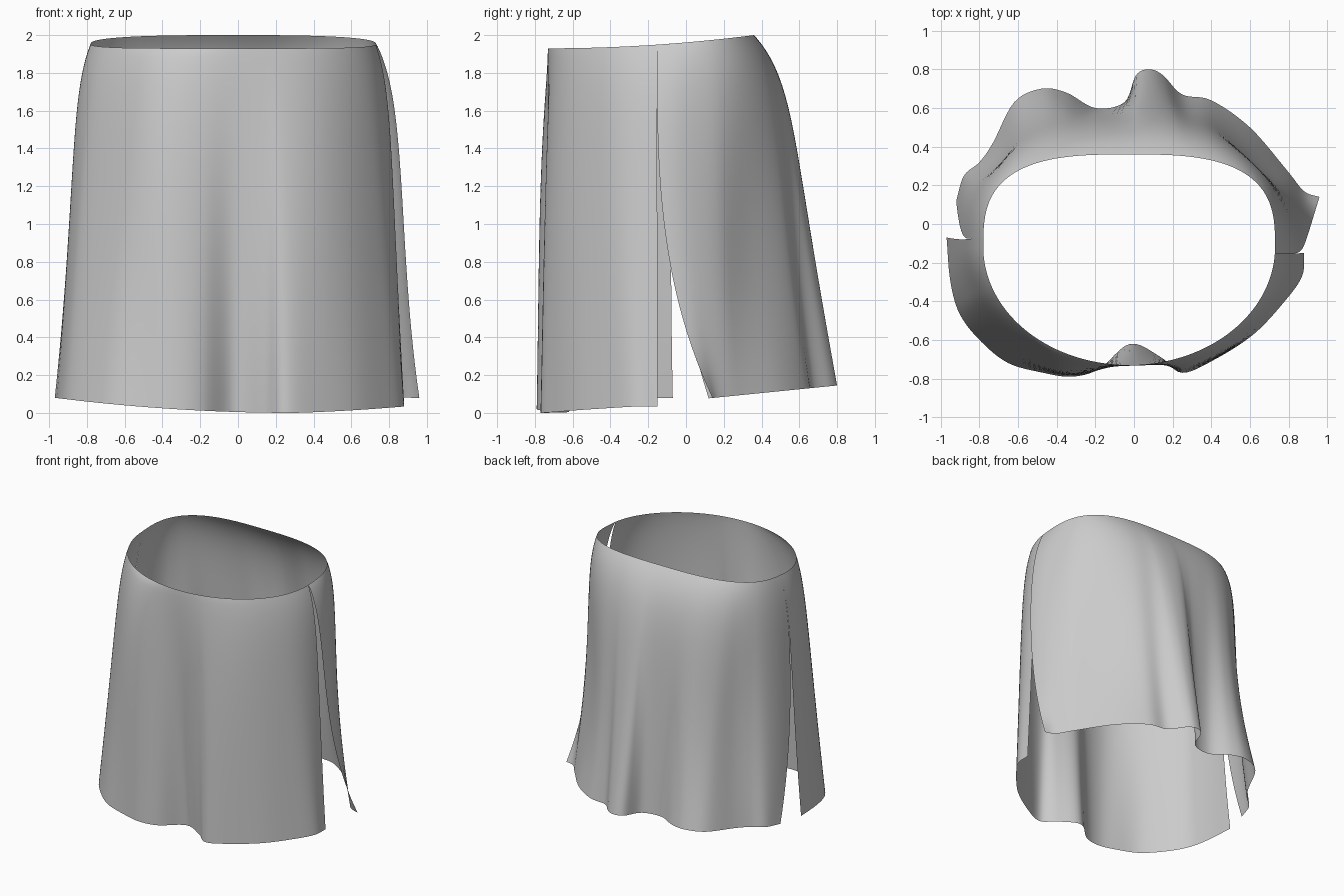
import bpy
import math
from mathutils import Vector

if "Cube" in bpy.data.objects:
    bpy.data.objects.remove(bpy.data.objects["Cube"], do_unlink=True)

cloth = bpy.data.materials.new("light_grey_cloth")
cloth.use_nodes = True
colour = (0.6, 0.6, 0.6, 1)
cloth.diffuse_color = colour
cloth.node_tree.nodes["Principled BSDF"].inputs["Base Color"].default_value = colour

ROWS = 28
STEPS = 6


def oval(angle, cx, rx, front, back, power):
    """Point on an oval with a rounder front and a squarer back."""
    c, s = math.cos(angle), math.sin(angle)
    if s < 0:
        return Vector((cx + rx * c, -0.12 + front * s))
    e = 2 / power
    return Vector((cx + math.copysign(rx * abs(c) ** e, c), -0.12 + back * s ** e))


def smooth_path(points):
    """Catmull-Rom curve through the control points."""
    p = [Vector(q) for q in points]
    p = [2 * p[0] - p[1]] + p + [2 * p[-1] - p[-2]]
    path = []
    for a, b, c, d in zip(p, p[1:], p[2:], p[3:]):
        for k in range(STEPS):
            t = k / STEPS
            path.append(0.5 * (2 * b + (c - a) * t + (2 * a - 5 * b + 4 * c - d) * t ** 2
                               + (3 * b - a - 3 * c + d) * t ** 3))
    return path + [p[-2]]


def drape(name, hem, hem_height, bumps):
    """Hang a panel from the waist oval to a wavy hem, with bulges and dents between."""
    verts, faces = [], []
    columns = smooth_path(hem)
    for degrees, hx, hy in columns:
        angle = math.radians(degrees)
        outward = Vector((math.cos(angle), math.sin(angle)))
        waist = oval(angle, -0.025, 0.755, 0.61, 0.48, 3)
        body = oval(angle, -0.03, 0.9, 0.625, 0.82, 2.1)
        fold = Vector((hx, hy)) - body
        # Slit edges hang straight and only kick out near the hem
        from_edge = min(degrees - hem[0][0], hem[-1][0] - degrees)
        power = 1.3 + 1.7 * max(0, 1 - from_edge / 25)
        top = 1.93 + 0.07 * ((waist.y + 0.73) / 1.09) ** 2
        for i in range(ROWS + 1):
            t = (i / ROWS) ** 1.4
            flare = 0.45 * (1 - math.exp(-10 * t)) + 0.55 * t
            p = waist.lerp(body, flare) + fold * t ** power
            for centre, width, amount, lateness in bumps:
                spread = math.exp(-((degrees - centre) / width) ** 2)
                p += outward * amount * spread * math.sin(math.pi * t ** lateness)
            verts.append((p.x, p.y, top + (hem_height(hx, hy) - top) * t))
    n = ROWS + 1
    for c in range(len(columns) - 1):
        for r in range(ROWS):
            a = c * n + r
            faces.append((a, a + 1, a + n + 1, a + n))
    mesh = bpy.data.meshes.new(name)
    mesh.from_pydata(verts, [], faces)
    mesh.materials.append(cloth)
    mesh.shade_smooth()
    obj = bpy.data.objects.new(name, mesh)
    bpy.context.collection.objects.link(obj)


# Back panel: waist angle, then hem position; bulged hip, flatter corners
drape("back_panel", [
    (-3, 0.96, 0.14), (8, 0.88, 0.17), (25, 0.79, 0.28), (46, 0.6, 0.5),
    (62, 0.4, 0.64), (72, 0.25, 0.67), (78, 0.15, 0.77), (83, 0.08, 0.8),
    (88, 0.01, 0.77), (92, -0.05, 0.63), (101, -0.2, 0.6), (111, -0.35, 0.68),
    (120, -0.48, 0.7), (131, -0.62, 0.63), (141, -0.73, 0.42),
    (150, -0.8, 0.32), (160, -0.88, 0.25), (178, -0.92, 0.12),
], lambda x, y: 0.065 + 0.1 * y,
    [(-3, 12, 0.04, 0.7), (42, 24, -0.07, 1.3), (135, 22, -0.05, 1.3)])

# Front panel, open from the back panel along both side slits
drape("front_panel", [
    (178, -0.97, -0.07), (190, -0.95, -0.3), (205, -0.9, -0.47),
    (218, -0.79, -0.61), (228, -0.65, -0.72), (240, -0.47, -0.77),
    (251, -0.32, -0.79), (260, -0.18, -0.75), (270, -0.02, -0.62),
    (281, 0.14, -0.69), (288, 0.25, -0.77), (300, 0.42, -0.7),
    (315, 0.62, -0.57), (330, 0.78, -0.4), (343, 0.87, -0.27), (357, 0.88, -0.15),
], lambda x, y: 0.08 * ((x - 0.3) / 1.27) ** 2 + 0.03 * max(0, x - 0.3),
    [(243, 17, 0.055, 0.6), (298, 18, 0.025, 0.7)])
